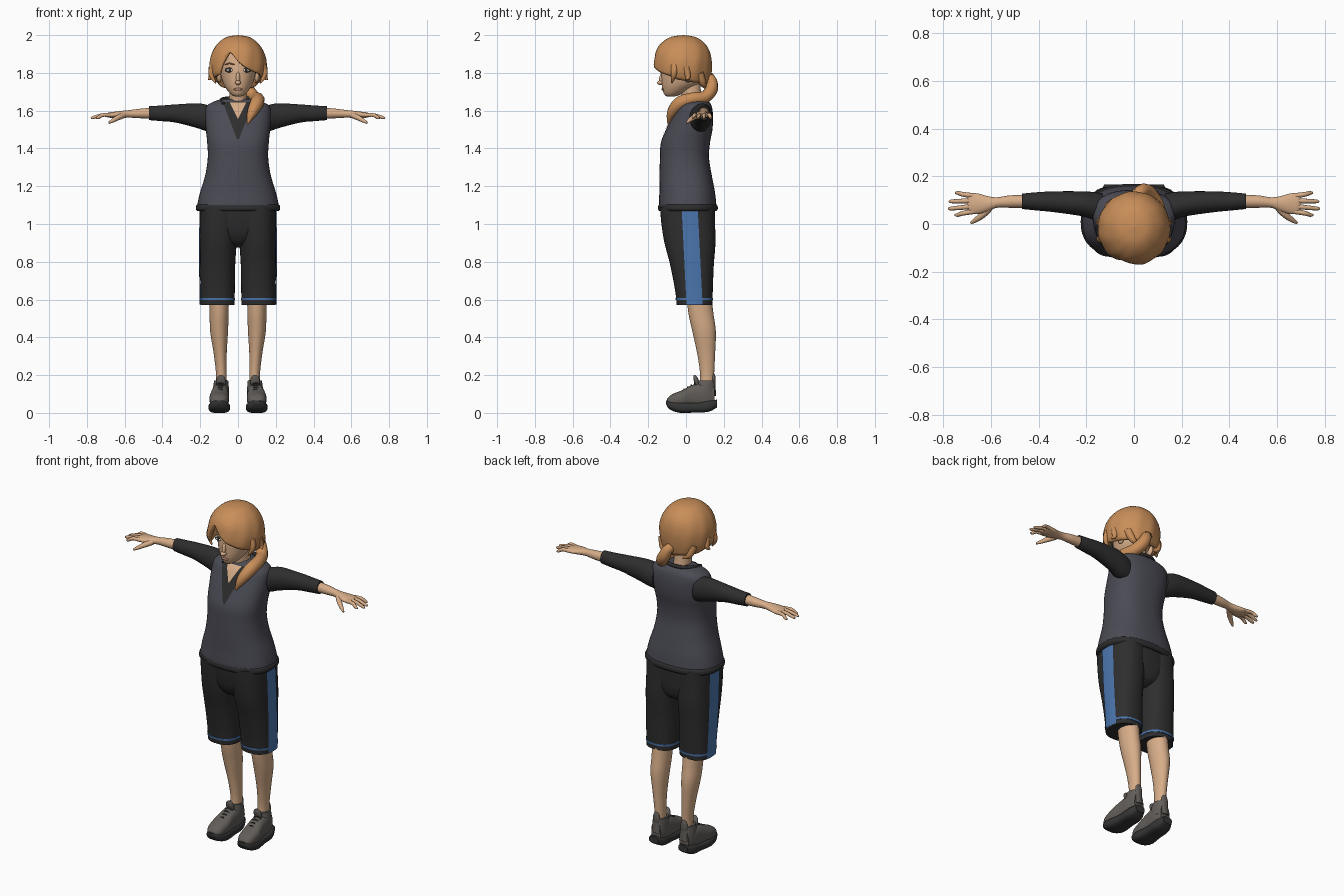
import bpy, bmesh, math
from mathutils import Vector

cube = bpy.data.objects.get("Cube")
if cube:
    bpy.data.objects.remove(cube, do_unlink=True)


def material(name, r, g, b):
    mat = bpy.data.materials.new(name)
    mat.use_nodes = True
    mat.diffuse_color = (r, g, b, 1)
    mat.node_tree.nodes["Principled BSDF"].inputs["Base Color"].default_value = (r, g, b, 1)
    return mat


skin = material("skin", .68, .42, .25)
hair = material("copper_hair", .58, .27, .1)
grey = material("vest_grey", .07, .07, .09)
black = material("black_cloth", .027, .027, .027)
blue = material("stripe_blue", .07, .18, .42)
leather = material("shoe_grey", .12, .11, .1)
rubber = material("sole_grey", .035, .035, .035)
white = material("eye_white", .7, .66, .6)
lip = material("lip_pink", .5, .24, .17)


def finish(obj, mat):
    obj.data.materials.clear()
    obj.data.materials.append(mat)
    bpy.ops.object.select_all(action="DESELECT")
    obj.select_set(True)
    bpy.context.view_layer.objects.active = obj
    bpy.ops.object.shade_smooth_by_angle(angle=math.radians(45))
    return obj


def spline(rows, v):
    """Smooth interpolation through rows of numbers, v from 0 to 1."""
    last = len(rows) - 1
    i = min(int(v * last), last - 1)
    t = v * last - i
    a, b, c, d = (rows[max(0, min(last, i + k))] for k in (-1, 0, 1, 2))
    return [q + t * ((r - p) + t * (2 * p - 5 * q + 4 * r - s + t * (3 * (q - r) + s - p))) / 2
            for p, q, r, s in zip(a, b, c, d)]


def grid(name, point, nu, nv, mat, cap=False, facing=None):
    """Surface from point(u, v); seams are welded, open ends may be capped."""
    bm = bmesh.new()
    vs = [[bm.verts.new(point(i / nu, j / nv)) for i in range(nu + 1)] for j in range(nv + 1)]
    for j in range(nv):
        for i in range(nu):
            bm.faces.new((vs[j][i], vs[j][i + 1], vs[j + 1][i + 1], vs[j + 1][i]))
    bmesh.ops.remove_doubles(bm, verts=bm.verts, dist=.00002)
    if cap:
        bmesh.ops.holes_fill(bm, edges=[e for e in bm.edges if e.is_boundary], sides=0)
    bmesh.ops.recalc_face_normals(bm, faces=bm.faces)
    bm.normal_update()
    if facing and sum((f.normal.dot(Vector(facing)) for f in bm.faces)) < 0:
        bmesh.ops.reverse_faces(bm, faces=bm.faces)
    mesh = bpy.data.meshes.new(name)
    bm.to_mesh(mesh)
    bm.free()
    obj = bpy.data.objects.new(name, mesh)
    bpy.context.collection.objects.link(obj)
    return finish(obj, mat)


def loft(name, rows, mat, axis="z", side=1, power=2, nu=32, steps=5, grow=0):
    """Rows are (position on axis, two centres, two radii)."""
    def point(u, v):
        t, c1, c2, r1, r2 = spline(rows, v)
        c, s = math.cos(u * math.tau), math.sin(u * math.tau)
        p = c1 + (r1 + grow) * math.copysign(abs(c) ** (2 / power), c)
        q = c2 + (r2 + grow) * math.copysign(abs(s) ** (2 / power), s)
        x, y, z = {"z": (p, q, t), "x": (t, p, q), "y": (p, t, q)}[axis]
        return x * side, y, z
    return grid(name, point, nu, steps * (len(rows) - 1), mat, cap=True)


def at(rows, t):
    return min((spline(rows, k / 300) for k in range(301)), key=lambda r: abs(r[0] - t))


def bulge(offset, radius, power):
    return max(0, 1 - abs(offset / radius) ** power) ** (1 / power)


def tube(name, points, mat, side=1):
    """Round strand through (x, y, z, radius) points."""
    data = bpy.data.curves.new(name, "CURVE")
    data.dimensions = "3D"
    data.bevel_depth = 1
    data.bevel_resolution = 3
    data.use_fill_caps = True
    count = 6 * (len(points) - 1)
    line = data.splines.new("POLY")
    line.points.add(count)
    for k, p in enumerate(line.points):
        x, y, z, p.radius = spline(points, k / count)
        p.co = (x * side, y, z, 1)
    obj = bpy.data.objects.new(name, data)
    bpy.context.collection.objects.link(obj)
    bpy.ops.object.select_all(action="DESELECT")
    obj.select_set(True)
    bpy.context.view_layer.objects.active = obj
    bpy.ops.object.convert(target="MESH")
    return finish(bpy.context.object, mat)


def ball(name, loc, size, mat, tilt=0):
    bpy.ops.mesh.primitive_uv_sphere_add(segments=20, ring_count=12, location=loc, rotation=(tilt, 0, 0))
    obj = bpy.context.object
    obj.name, obj.scale = name, size
    return finish(obj, mat)


# Vest with dark hem, open collar and neck
torso = [(1.075, 0, .01, .218, .153), (1.11, 0, .008, .214, .152), (1.17, 0, .006, .2, .147),
         (1.26, 0, -.002, .173, .138), (1.35, 0, -.008, .16, .13), (1.43, 0, -.003, .163, .13),
         (1.5, 0, .017, .17, .123), (1.57, 0, .035, .174, .108), (1.62, 0, .045, .168, .092),
         (1.645, 0, .05, .135, .075), (1.662, 0, .05, .085, .055)]
FULL = 2.4
loft("vest", torso, grey, power=FULL, nu=48)
loft("vest_hem", [(1.068, 0, .01, .214, .15), (1.078, 0, .01, .223, .158), (1.095, 0, .01, .222, .157),
                  (1.104, 0, .009, .214, .151)], black, power=FULL, nu=48)


def chest(low, high, narrow, wide, lift):
    def point(u, v):
        z = low + (high - low) * v
        x = (2 * u - 1) * (narrow + (wide - narrow) * v)
        _, cx, cy, rx, ry = at(torso, z)
        return x, cy - ry * bulge(x, rx, FULL) - lift, z
    return point


grid("collar_opening", chest(1.45, 1.645, .006, .08, .004), 10, 14, black, facing=(0, -1, 0))
grid("open_neckline", chest(1.555, 1.645, 0, .045, .008), 8, 8, skin, facing=(0, -1, 0))
tube("collar", [(.075, -.03, 1.635, .008), (.09, .03, 1.655, .01), (.06, .09, 1.665, .01), (0, .108, 1.667, .01),
                (-.06, .09, 1.665, .01), (-.09, .03, 1.655, .01), (-.075, -.03, 1.635, .008)], black)
loft("neck", [(1.6, 0, .04, .055, .058), (1.66, 0, .032, .047, .053), (1.74, 0, .02, .046, .055)], skin)

# Shorts: hips joining two legs
loft("shorts_hips", [(.875, 0, .03, .03, .06), (.9, 0, .025, .1, .105), (.95, 0, .018, .17, .13),
                     (1.02, 0, .012, .192, .14), (1.09, 0, .008, .198, .145)], black, power=FULL, nu=40)
short_leg = [(.57, .108, .045, .09, .094), (.65, .108, .042, .091, .1), (.78, .108, .032, .093, .115),
             (.9, .104, .021, .097, .135), (1, .1, .012, .1, .142), (1.09, .095, .008, .105, .146)]

for side, label in ((1, "left"), (-1, "right")):
    loft(label + "_shorts_leg", short_leg, black, side=side, power=FULL, nu=40)
    cuff = [at(short_leg, z) for z in (.596, .608)]
    loft(label + "_cuff_stitching", cuff, blue, side=side, power=FULL, nu=40, grow=.003)

    def stripe(u, v):
        z = .575 + .5 * v
        _, cx, cy, rx, ry = at(short_leg, z)
        y = .045 - .025 * v + (u - .5) * .085
        return side * (cx + rx * bulge(y - cy, ry, FULL) + .005), y, z
    grid(label + "_side_stripe", stripe, 6, 30, blue, facing=(side, 0, 0))

    # Bare lower leg
    loft(label + "_leg", [(.62, .1, .068, .052, .066), (.52, .1, .08, .05, .066), (.43, .1, .096, .047, .062),
                          (.31, .094, .107, .034, .047), (.2, .088, .112, .028, .037), (.12, .088, .11, .03, .04)],
         skin, side=side)

    # Shoe
    loft(label + "_shoe_upper", [(-.1, .1, .06, .025, .015), (-.075, .1, .065, .045, .033), (-.02, .099, .075, .052, .045),
                                 (.04, .095, .09, .046, .06), (.1, .092, .092, .043, .066), (.15, .091, .09, .03, .058)],
         leather, axis="y", side=side, power=2.5)
    loft(label + "_shoe_collar", [(.09, .091, .1, .042, .06), (.14, .09, .105, .041, .051), (.172, .089, .108, .037, .047)],
         leather, side=side)
    loft(label + "_sole", [(-.106, .1, .056, .02, .01), (-.085, .1, .042, .044, .024), (-.03, .099, .03, .057, .03),
                           (.05, .097, .029, .05, .027), (.12, .096, .036, .048, .03), (.165, .095, .05, .03, .02)],
         rubber, axis="y", side=side, power=3)
    ball(label + "_tongue", (side * .09, .056, .165), (.026, .013, .038), leather, .3)
    ball(label + "_heel_tab", (side * .09, .146, .17), (.022, .011, .042), leather)
    for k in range(4):
        y, z = -.01 + .019 * k, .121 + .011 * k
        tube(label + "_lace", [(.072, y, z - .006, .004), (.094, y, z + .004, .004), (.116, y, z - .006, .004)],
             rubber, side)

    # Sleeve, forearm and hand
    loft(label + "_sleeve", [(.13, .07, 1.552, .058, .068), (.17, .076, 1.562, .058, .07), (.22, .085, 1.574, .052, .065),
                             (.33, .093, 1.585, .044, .048), (.41, .095, 1.586, .038, .041), (.47, .095, 1.587, .032, .037)],
         black, axis="x", side=side)
    loft(label + "_forearm", [(.44, .095, 1.587, .028, .03), (.52, .094, 1.585, .026, .025), (.575, .09, 1.583, .022, .02),
                              (.615, .085, 1.58, .032, .019), (.655, .085, 1.577, .043, .017),
                              (.685, .086, 1.577, .042, .013), (.698, .086, 1.576, .034, .008)],
         skin, axis="x", side=side)
    for finger, root, tip, reach in (("index", .053, .038, .752), ("middle", .075, .065, .779),
                                     ("ring", .098, .095, .776), ("little", .118, .13, .75)):
        mid = (root + tip) / 2
        tube(f"{label}_{finger}_finger", [(.67, root, 1.576, .011), (.715, mid, 1.577, .01),
                                          (reach - .012, tip, 1.564, .008), (reach, tip, 1.56, .004)], skin, side)
    tube(label + "_thumb", [(.605, .07, 1.576, .016), (.635, .038, 1.563, .014), (.665, .016, 1.546, .01),
                            (.684, .004, 1.535, .005)], skin, side)

    # Eye, brow and ear
    ball(label + "_eye_liner", (side * .043, -.114, 1.815), (.026, .009, .013), black)
    ball(label + "_eye", (side * .043, -.118, 1.814), (.019, .008, .008), white)
    ball(label + "_iris", (side * .043, -.122, 1.814), (.008, .006, .008), black)
    tube(label + "_brow", [(.018, -.13, 1.843, .003), (.045, -.122, 1.85, .004), (.072, -.098, 1.842, .002)], hair, side)
    ball(label + "_ear", (side * .1, .01, 1.785), (.014, .024, .035), skin)

# Head
loft("head", [(1.674, 0, -.08, .014, .018), (1.685, 0, -.072, .036, .042), (1.712, 0, -.05, .06, .074),
              (1.75, 0, -.025, .081, .104), (1.81, 0, -.01, .096, .119), (1.88, 0, 0, .1, .12),
              (1.94, 0, 0, .08, .1), (1.97, 0, 0, .04, .05)], skin)
ball("nose_bridge", (0, -.127, 1.775), (.011, .014, .035), skin, -.2)
ball("nose_tip", (0, -.135, 1.748), (.016, .018, .012), skin)
ball("mouth", (0, -.122, 1.713), (.024, .008, .007), lip)

# Swept hair: a cap whose lower edge follows the hairline, angle measured from the front
shape = [(2, -.015, 0, 0), (1.99, -.015, .06, .065), (1.96, -.016, .103, .112), (1.92, -.017, .132, .14),
         (1.87, -.017, .149, .152), (1.82, -.018, .151, .154), (1.78, -.015, .143, .147), (1.73, 0, .118, .122)]
hairline = [(-180, 1.735), (-120, 1.75), (-90, 1.77), (-60, 1.775), (-42, 1.79), (-33, 1.85), (-21, 1.915),
            (-12, 1.9), (0, 1.86), (15, 1.83), (35, 1.805), (60, 1.785), (75, 1.765), (110, 1.75), (180, 1.735)]


def level(table, key, sign=1):
    for a, b in zip(table, table[1:]):
        if sign * key <= sign * b[0]:
            t = (key - a[0]) / (b[0] - a[0])
            return [p + (q - p) * t for p, q in zip(a, b)]
    return list(table[-1])


dense_shape = [spline(shape, k / 80) for k in range(81)]


def hair_point(u, v):
    angle = u * 360 - 180
    z = 2 - (2 - level(hairline, angle)[1]) * v ** 1.7
    _, cy, rx, ry = level(dense_shape, z, -1)
    a = math.radians(angle)
    wave = 1 + .012 * v * math.sin(11 * a + 5 * v)
    return rx * wave * math.sin(a), cy - ry * wave * math.cos(a), z


cap = grid("hair_cap", hair_point, 96, 24, hair, facing=(0, 0, 1))
thick = cap.modifiers.new("thickness", "SOLIDIFY")
thick.thickness, thick.offset = .018, -1

# Ponytail over the left shoulder and loose locks
tube("ponytail", [(0, .1, 1.78, .02), (.025, .132, 1.765, .028), (.05, .135, 1.715, .034), (.085, .1, 1.672, .033),
                  (.105, .035, 1.662, .034), (.1, -.03, 1.64, .036), (.075, -.075, 1.59, .027), (.05, -.095, 1.53, .004)], hair)
tube("hair_tie", [(.012, .115, 1.778, .028), (.02, .127, 1.77, .03)], hair)
for side in (1, -1):
    tube("side_lock", [(.13, -.06, 1.84, .02), (.14, -.065, 1.79, .016), (.118, -.075, 1.745, .003)], hair, side)
    tube("ear_lock", [(.135, 0, 1.83, .02), (.143, .01, 1.78, .015), (.158, .0, 1.765, .003)], hair, side)
    tube("back_lock", [(.1, .07, 1.8, .025), (.085, .09, 1.745, .018), (.05, .1, 1.72, .004)], hair, side)
